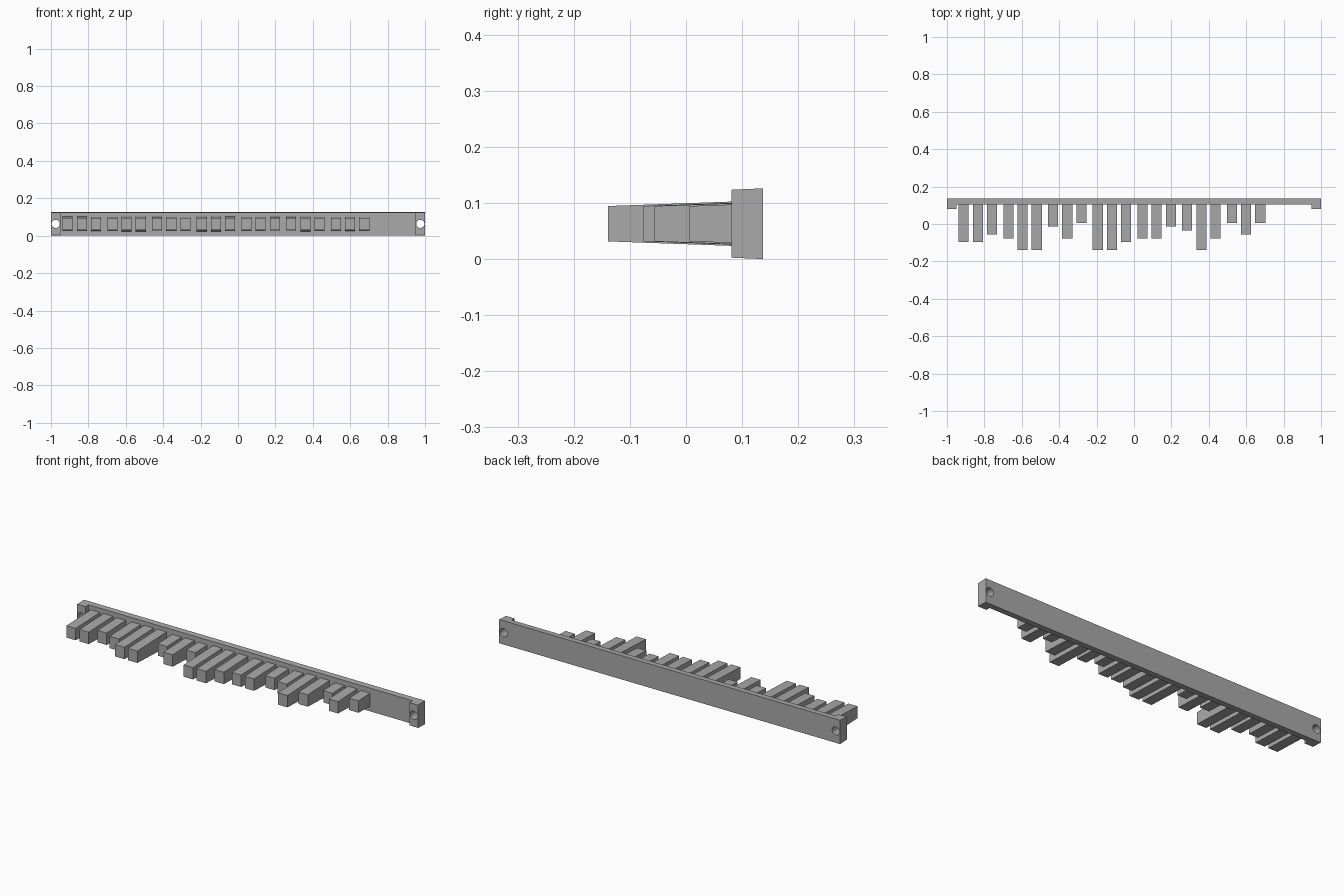
import bpy
import bmesh
import math
from mathutils import Matrix

cube = bpy.data.objects.get("Cube")
if cube:
    bpy.data.objects.remove(cube, do_unlink=True)

grey = bpy.data.materials.new("plain_grey")
grey.use_nodes = True
COLOR = (0.4, 0.4, 0.4, 1.0)
grey.diffuse_color = COLOR
grey.node_tree.nodes["Principled BSDF"].inputs["Base Color"].default_value = COLOR

MID_Z = 0.063     # common centre height
BACK = 0.137      # rear face of the rail
RAIL_FRONT = 0.105
END_FRONT = 0.081


def finish(bm, name):
    bmesh.ops.recalc_face_normals(bm, faces=bm.faces)
    mesh = bpy.data.meshes.new(name)
    bm.to_mesh(mesh)
    bm.free()
    mesh.materials.append(grey)
    obj = bpy.data.objects.new(name, mesh)
    bpy.context.collection.objects.link(obj)
    return obj


def extrude_y(bm, outline, y0, y1):
    """Extrude an (x, z) outline along y."""
    face = bm.faces.new([bm.verts.new((x, y0, z)) for x, z in outline])
    new = bmesh.ops.extrude_face_region(bm, geom=[face])["geom"]
    verts = [v for v in new if isinstance(v, bmesh.types.BMVert)]
    bmesh.ops.translate(bm, verts=verts, vec=(0, y1 - y0, 0))


def drafted_bar(name, x, width, front, back, half_front, slope):
    """Bar running back along y, growing in height with the given slope."""
    bm = bmesh.new()
    half_back = half_front + slope * (back - front)
    profile = [(front, -half_front), (back, -half_back),
               (back, half_back), (front, half_front)]
    face = bm.faces.new([bm.verts.new((x - width / 2, y, MID_Z + z)) for y, z in profile])
    new = bmesh.ops.extrude_face_region(bm, geom=[face])["geom"]
    verts = [v for v in new if isinstance(v, bmesh.types.BMVert)]
    bmesh.ops.translate(bm, verts=verts, vec=(width, 0, 0))
    return finish(bm, name)


# Rail between the two end blocks
END_WIDTH = 0.05
drafted_bar("rail", 0, 2 - 2 * END_WIDTH, RAIL_FRONT, BACK, 0.0615, 0.045)

# End blocks with round screw holes
for side, label in ((1, "left"), (-1, "right")):
    x = side * (1 - END_WIDTH / 2)
    block = drafted_bar(label + "_end_block", x, END_WIDTH, END_FRONT, BACK, 0.0605, 0.045)
    bm = bmesh.new()
    hole = [(x + 0.022 * math.cos(math.tau * i / 16),
             MID_Z + 0.022 * math.sin(math.tau * i / 16)) for i in range(16)]
    extrude_y(bm, hole, END_FRONT - 0.1, BACK + 0.1)
    cutter = finish(bm, label + "_hole_cutter")
    cutter.hide_render = True
    cutter.hide_set(True)
    cut = block.modifiers.new("screw_hole", "BOOLEAN")
    cut.operation = "DIFFERENCE"
    cut.solver = "EXACT"
    cut.object = cutter

# Teeth in groups of three, each shortened by a number of steps
STEPS = ("224", "300", "637", "002", "336", "503", "747")
for g, group in enumerate(STEPS):
    for i, step in enumerate(group):
        x = -0.911 + 0.239 * g + 0.076 * i
        tip = -0.139 + 0.0208 * int(step)
        drafted_bar(f"tooth_{g * 3 + i + 1}", x, 0.054, tip,
                    RAIL_FRONT + 0.005, 0.0315, 0.036)
